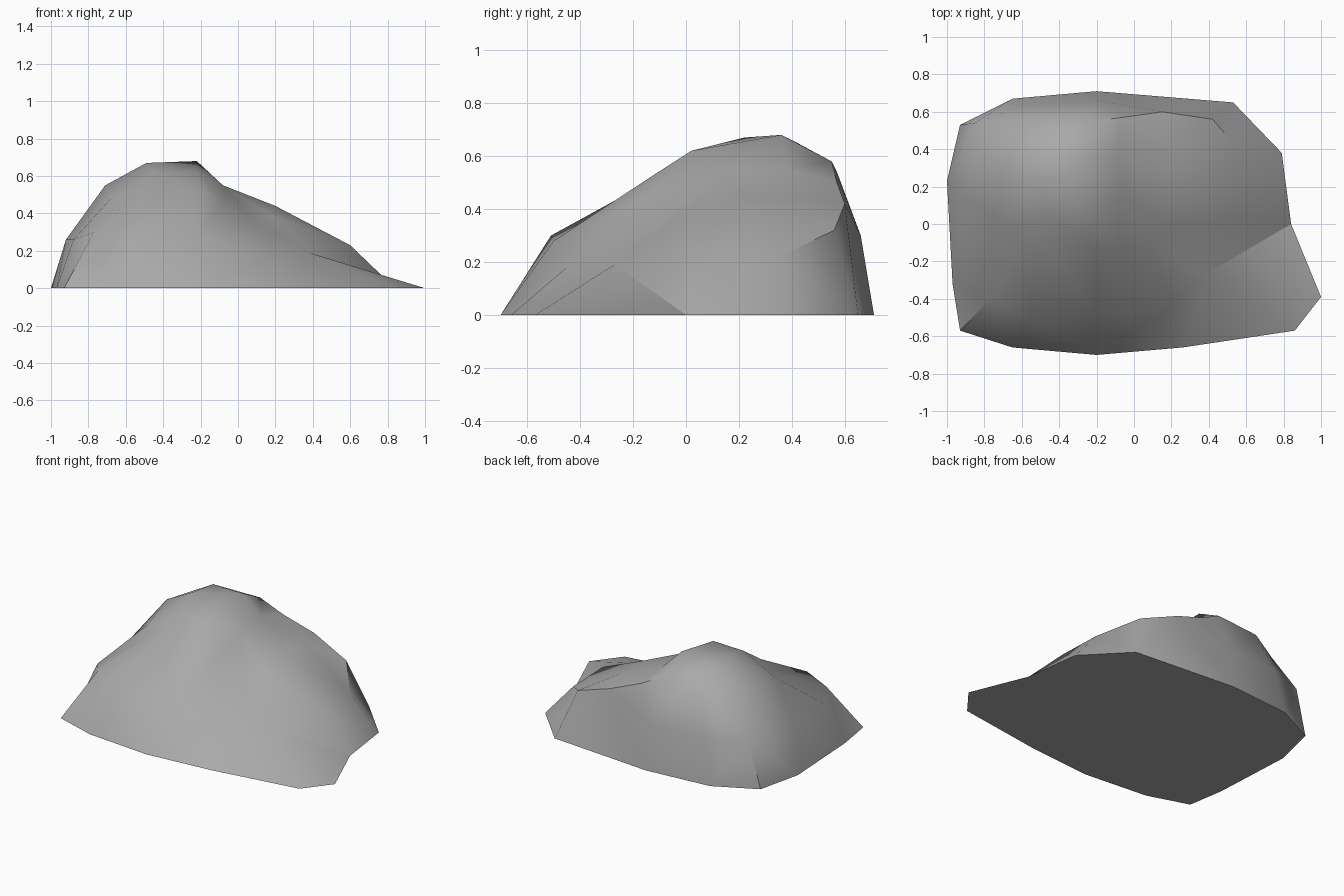
import bpy
import bmesh
import math
from mathutils import Vector
from mathutils.geometry import delaunay_2d_cdt

if "Cube" in bpy.data.objects:
    bpy.data.objects.remove(bpy.data.objects["Cube"], do_unlink=True)

UNIT = 0.01  # contour points are given in hundredths

# Ground contour, counter-clockwise from the front right corner
foot = [(-93, -57), (-65, -66), (-20, -70), (26, -66), (86, -57), (100, -39), (84, 0),
        (79, 38), (53, 65), (-20, 71), (-65, 67), (-93, 53), (-100, 23), (-97, -32)]

# Shoulder contour, where the steep lower walls lean inwards
shoulder = [(-77, -40, 30), (-55, -51, 30), (-20, -50, 28), (20, -45, 18), (38, -27, 19),
            (60, 3, 23), (60, 35, 22), (42, 56, 32), (15, 60, 42), (-20, 66, 30),
            (-60, 63, 30), (-85, 54, 30), (-92, 15, 26), (-88, -25, 26)]

# Brow contour, the rim around the dome and the right-hand shelf
brow = [(-59, -9, 46), (-50, -9, 53), (-20, -12, 53), (-8, -14, 46), (8, -10, 35),
        (18, 0, 39), (20, 20, 44), (20, 42, 44), (-6, 57, 50), (-22, 55, 58),
        (-50, 57, 54), (-65, 54, 45), (-71, 25, 55), (-68, 0, 48)]

# Crown points on top of the dome
crown = [(-8, 15, 55), (-9, 38, 55), (-22, 2, 62), (-45, 3, 62),
         (-49, 22, 67), (-22, 36, 68), (-48, 42, 65)]


def make_material(name, colour):
    mat = bpy.data.materials.new(name)
    mat.use_nodes = True
    mat.diffuse_color = colour
    bsdf = next(n for n in mat.node_tree.nodes if n.type == 'BSDF_PRINCIPLED')
    bsdf.inputs["Base Color"].default_value = colour
    bsdf.inputs["Roughness"].default_value = 0.9
    return mat


def closed_loop(start, count):
    """Edges that join consecutive points of a contour into a ring."""
    return [(start + i, start + (i + 1) % count) for i in range(count)]


def build_boulder():
    points = [Vector((x, y, 0)) * UNIT for x, y in foot]
    points += [Vector(p) * UNIT for p in shoulder + brow + crown]

    # Contours and corner ridges are kept as edges of the surface
    first_shoulder = len(foot)
    first_brow = first_shoulder + len(shoulder)
    edges = closed_loop(first_shoulder, len(shoulder)) + closed_loop(first_brow, len(brow))

    def ridge(foot_pt, shoulder_pt, brow_pt):
        a, b, c = (foot.index(foot_pt), first_shoulder + shoulder.index(shoulder_pt),
                   first_brow + brow.index(brow_pt))
        edges.extend([(a, b), (b, c)])

    ridge(foot[0], shoulder[0], brow[0])     # front, right side
    ridge(foot[4], shoulder[4], brow[4])     # front, left side
    ridge(foot[11], shoulder[11], brow[11])  # back, right side

    result = delaunay_2d_cdt([p.xy for p in points], edges,
                             [list(range(len(foot)))], 1, 1e-5)
    flat_verts, faces, sources = result[0], result[2], result[3]

    bm = bmesh.new()
    verts = [bm.verts.new((v.x, v.y, points[src[0]].z))
             for v, src in zip(flat_verts, sources)]
    for face in faces:
        bm.faces.new([verts[i] for i in face])

    # Flat underside
    rim = [e for e in bm.edges if e.is_boundary]
    bmesh.ops.holes_fill(bm, edges=rim, sides=0)
    bmesh.ops.recalc_face_normals(bm, faces=bm.faces[:])

    mesh = bpy.data.meshes.new("boulder")
    bm.to_mesh(mesh)
    bm.free()
    obj = bpy.data.objects.new("boulder", mesh)
    bpy.context.collection.objects.link(obj)
    return obj


boulder = build_boulder()
boulder.data.materials.append(make_material("stone grey", (0.4, 0.4, 0.4, 1)))

# Soft slopes with crisp ridges
bpy.ops.object.select_all(action='DESELECT')
boulder.select_set(True)
bpy.context.view_layer.objects.active = boulder
bpy.ops.object.shade_smooth_by_angle(angle=math.radians(40))
